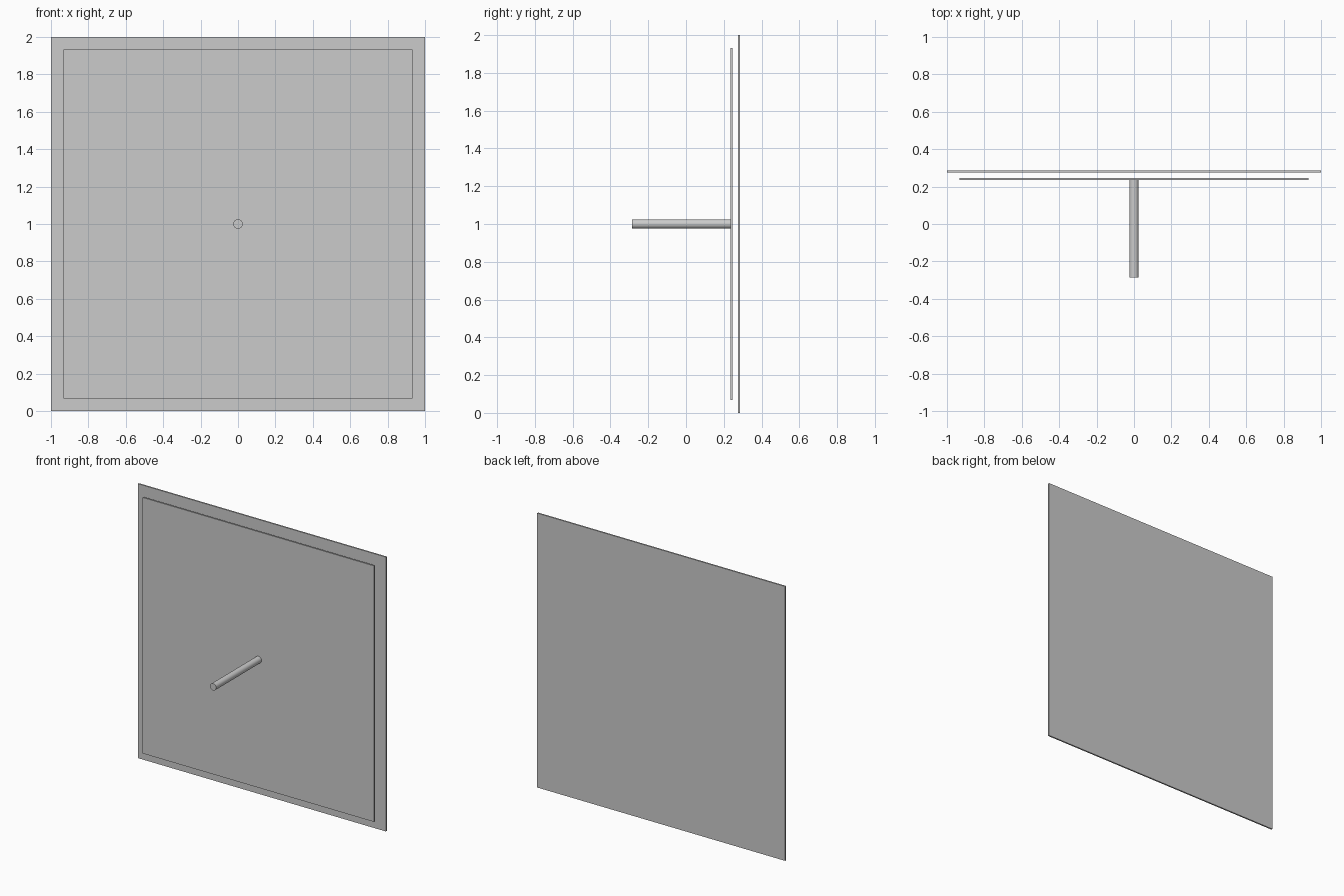
import bpy
import math

if "Cube" in bpy.data.objects:
    bpy.data.objects.remove(bpy.data.objects["Cube"])

CENTRE_Z = 1.0


def plate(name, size, y_front, y_back):
    """Thin square plate facing -y."""
    bpy.ops.mesh.primitive_cube_add(size=1, location=(0, (y_front + y_back) / 2, CENTRE_Z))
    obj = bpy.context.object
    obj.name = name
    obj.scale = (size, y_back - y_front, size)
    bpy.ops.object.transform_apply(location=False, rotation=False, scale=True)
    return obj


def rod(name, radius, y_front, y_back):
    """Round rod along y."""
    bpy.ops.mesh.primitive_cylinder_add(
        vertices=48, radius=radius, depth=y_back - y_front,
        location=(0, (y_front + y_back) / 2, CENTRE_Z),
        rotation=(math.pi / 2, 0, 0))
    obj = bpy.context.object
    obj.name = name
    bpy.ops.object.shade_smooth_by_angle(angle=math.radians(30))
    return obj


# Large rear plate and slightly smaller front plate, with an air gap between
plate("back_plate", 2.0, 0.275, 0.286)
plate("front_plate", 1.866, 0.235, 0.246)

# Central rod sticking out of the front plate
rod("centre_rod", 0.025, -0.286, 0.235)
